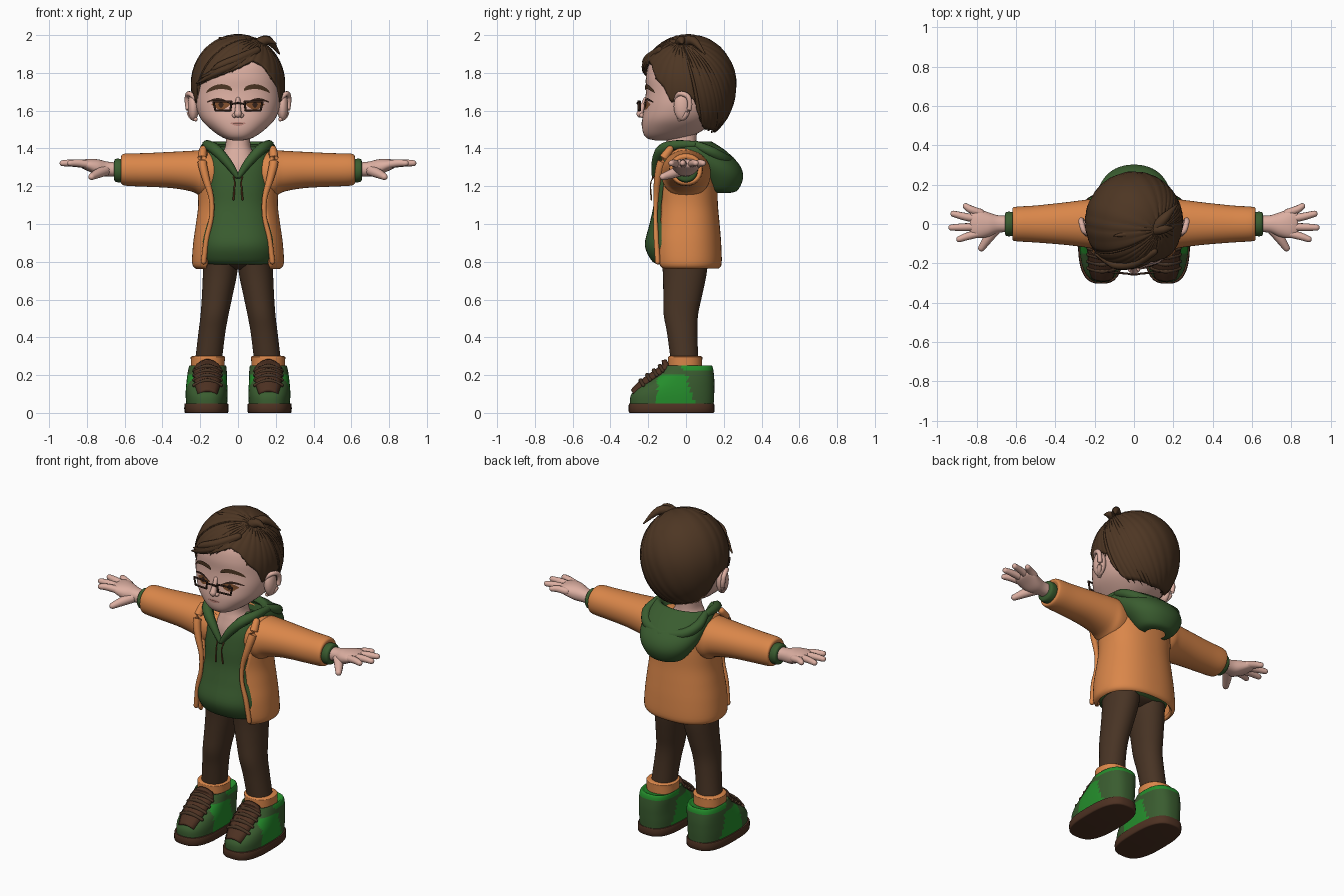
import bpy, bmesh, math, random
from mathutils import Vector
from mathutils.bvhtree import BVHTree
random.seed(4)

def mat(name, c):
    m = bpy.data.materials.new(name); m.diffuse_color = (*c, 1); return m
SKIN = mat("skin", (.72, .43, .36)); HAIR = mat("hair brown", (.075, .037, .017))
ORANGE = mat("jacket orange", (.70, .24, .068)); GREEN = mat("hoodie green", (.042, .108, .029))
PANTS = mat("trouser brown", (.065, .034, .018)); BRIGHT = mat("bright green", (.018, .27, .025))
SOLE = mat("sole brown", (.075, .031, .016)); IRIS = mat("eye brown", (.21, .075, .025))
LIP = mat("lip pink", (.52, .24, .2)); DARK = mat("frame dark", (.035, .016, .01))

# ---------- helpers ----------
def obj(name, verts, faces, mats, mirror=False, rule=None, solid=0):
    mats = mats if isinstance(mats, tuple) else (mats,)
    me = bpy.data.meshes.new(name); me.from_pydata([tuple(v) for v in verts], [], faces)
    bm = bmesh.new(); bm.from_mesh(me)
    bmesh.ops.recalc_face_normals(bm, faces=bm.faces[:]); bm.to_mesh(me); bm.free()
    for m in mats: me.materials.append(m)
    for p in me.polygons:
        p.use_smooth = True
        if rule: p.material_index = rule(p.center)
    me.set_sharp_from_angle(angle=math.radians(50))
    o = bpy.data.objects.new(name, me); bpy.context.collection.objects.link(o)
    if solid:
        s = o.modifiers.new("thickness", 'SOLIDIFY'); s.thickness = solid; s.offset = 0
    if mirror: o.modifiers.new("mirror", 'MIRROR')
    return o

def spline(keys, steps):
    out, n = [], len(keys)
    for i in range(n - 1):
        a, b, c, d = (keys[max(0, min(n - 1, i + k))] for k in (-1, 0, 1, 2))
        for s in range(steps):
            t = s / steps
            out.append(tuple(.5 * (2*q + (r - p)*t + (2*p - 5*q + 4*r - w)*t*t + (3*q - p - 3*r + w)*t**3)
                             for p, q, r, w in zip(a, b, c, d)))
    return out + [tuple(keys[-1])]

def lerp(table, x):
    for (a, p), (b, q) in zip(table, table[1:]):
        if x <= b: return p + (q - p) * max(0, (x - a) / (b - a))
    return table[-1][1]

def grid(rows, cols, wrap=False, base=0):
    return [(base + r*cols + c, base + r*cols + (c+1) % cols, base + (r+1)*cols + (c+1) % cols, base + (r+1)*cols + c)
            for r in range(rows - 1) for c in range(cols if wrap else cols - 1)]

def power(v, e): return math.copysign(abs(v) ** e, v)

def loft(name, keys, mats, axis='z', n=2.3, seg=40, steps=5, gap=None, **kw):
    """Rings (t, centre, half width, low, high); an optional gap table leaves the front open."""
    rings, verts = spline(keys, steps), []
    cols = seg + 1 if gap else seg
    for t, c, h, lo, hi in rings:
        a0 = math.asin(min(1, max(0, lerp(gap, t) / h)) ** (n / 2)) if gap else 0
        for i in range(cols):
            a = a0 + (2*math.pi - 2*a0) * i / seg
            u, v = c + h*power(math.sin(a), 2/n), (lo + hi)/2 - (hi - lo)/2*power(math.cos(a), 2/n)
            verts.append((u, v, t) if axis == 'z' else (t, u, v))
    faces = grid(len(rings), cols, not gap)
    if not gap: faces += [tuple(range(cols)), tuple(range(len(verts) - cols, len(verts)))]
    return obj(name, verts, faces, mats, **kw)

def tube(name, keys, m, mirror=False, seg=10, steps=4):
    """Round-ended tube through points (x, y, z, radius)."""
    pts = spline(keys, steps); P = [Vector(p[:3]) for p in pts]; R = [p[3] for p in pts]
    T = [(P[min(i+1, len(P)-1)] - P[max(i-1, 0)]).normalized() for i in range(len(P))]
    rings = list(zip(P, R, T)); caps = [(math.sin(a), math.cos(a)) for a in (.45, .9, 1.4)]
    rings = [(P[0] - T[0]*R[0]*s, R[0]*c, T[0]) for s, c in reversed(caps)] + rings + \
            [(P[-1] + T[-1]*R[-1]*s, R[-1]*c, T[-1]) for s, c in caps]
    verts = []
    for p, r, t in rings:
        a = t.cross(Vector((.13, .21, 1)) if abs(t.z) < .9 else Vector((0, 1, 0))).normalized(); b = t.cross(a)
        verts += [p + r*(a*math.cos(2*math.pi*i/seg) + b*math.sin(2*math.pi*i/seg)) for i in range(seg)]
    return obj(name, verts, grid(len(rings), seg, True) + [tuple(range(seg)), tuple(range(len(verts)-seg, len(verts)))], m, mirror)

def ball(name, loc, size, m, mirror=False):
    rows = [-math.pi/2 + .01 + (math.pi - .02)*i/14 for i in range(15)]
    verts = [(loc[0] + size[0]*math.cos(b)*math.cos(a*math.pi/12), loc[1] + size[1]*math.cos(b)*math.sin(a*math.pi/12),
              loc[2] + size[2]*math.sin(b)) for b in rows for a in range(24)]
    return obj(name, verts, grid(15, 24, True), m, mirror)

# ---------- head ----------
head = loft("head", [(1.443, 0, .03, -.165, -.06), (1.455, 0, .075, -.208, 0), (1.49, 0, .13, -.229, .08), (1.55, 0, .192, -.232, .15),
    (1.62, 0, .222, -.222, .19), (1.70, 0, .23, -.212, .21), (1.78, 0, .225, -.212, .22), (1.86, 0, .2, -.19, .19),
    (1.93, 0, .14, -.12, .13), (1.965, 0, .05, -.04, .05)], SKIN, seg=56)
loft("neck", [(1.2, 0, .07, -.13, .05), (1.3, 0, .1, -.13, .06), (1.37, 0, .085, -.115, .06), (1.42, 0, .066, -.105, .055), (1.53, 0, .065, -.1, .06)], SKIN)
tube("nose", [(0, -.215, 1.66, .012), (0, -.23, 1.62, .014), (0, -.243, 1.583, .02)], SKIN)
ball("nostril", (.018, -.23, 1.575), (.013, .017, .013), SKIN, True)
ball("ear", (.236, -.02, 1.622), (.03, .045, .075), SKIN, True)
tube("ear_rim", [(.225, -.055, 1.66, .01), (.255, -.035, 1.69, .013), (.268, .01, 1.675, .014), (.266, .02, 1.62, .013),
                 (.25, -.005, 1.57, .013), (.225, -.035, 1.555, .012)], SKIN, True)

face_tree = BVHTree.FromPolygons([v.co for v in head.data.vertices], [p.vertices[:] for p in head.data.polygons])
def plate(name, m, x0, x1, low, high, lift, mirror=True):
    """Thin painted patch laid on the face between two height curves."""
    verts = []
    for i in range(17):
        u = i/16; x = x0 + (x1 - x0)*u
        for k in range(4):
            z = low(u) + (high(u) - low(u))*k/3
            verts.append((x, face_tree.ray_cast(Vector((x, -1, z)), Vector((0, 1, 0)))[0].y - lift, z))
    obj(name, verts, grid(17, 4), m, mirror)
arc = lambda u: math.sin(math.pi*u)
plate("eye", IRIS, .04, .14, lambda u: 1.632 - .027*arc(u), lambda u: 1.634 + .018*arc(u), .003)
plate("eyelash", DARK, .035, .165, lambda u: 1.632 + .016*arc(u) + .01*u, lambda u: 1.636 + .024*arc(u) + .012*u, .006)
plate("pupil", DARK, .075, .105, lambda u: 1.632 - .017*arc(u), lambda u: 1.632 + .017*arc(u), .005)
plate("eyebrow", HAIR, .032, .17, lambda u: 1.705 + .015*arc(u) - .012*u, lambda u: 1.715 + .034*arc(u)**.6 - .02*u, .007)
plate("mouth", LIP, -.042, .042, lambda u: 1.533 - .014*arc(u), lambda u: 1.535 + .005*arc(u), .005, False)
plate("mouth_line", DARK, -.04, .04, lambda u: 1.532, lambda u: 1.532 + .003*arc(u), .007, False)

# glasses
lens = [(.035, 1.648), (.04, 1.602), (.12, 1.602), (.13, 1.648)]
for i in range(4):
    (xa, za), (xb, zb) = lens[i], lens[(i+1) % 4]
    tube("glasses_frame", [(xa, -.253 + .1*(xa-.03), za, .0055), (xb, -.253 + .1*(xb-.03), zb, .0055)], DARK, True, 8, 1)
tube("glasses_bridge", [(-.035, -.252, 1.635, .005), (0, -.258, 1.64, .005), (.035, -.252, 1.635, .005)], DARK)

# ---------- hair: cap and locks run from an off-centre crown to the hairline ----------
CROWN = Vector((.5, -.15, .85)).normalized()
LINE = [(-180, 1.49), (-120, 1.51), (-107, 1.56), (-97, 1.66), (-85, 1.69), (-76, 1.66), (-68, 1.63), (-60, 1.73), (-45, 1.755), (-22, 1.79), (0, 1.825),
        (22, 1.865), (36, 1.835), (50, 1.76), (60, 1.72), (68, 1.64), (76, 1.66), (85, 1.69), (97, 1.66), (107, 1.56), (120, 1.51), (180, 1.49)]
def hair(az, t, f):
    az = (az + 180) % 360 - 180
    dz = lerp(LINE, az) - 1.74; dz /= .26 if dz > 0 else .30
    k = math.sqrt(1 - dz*dz); a = math.radians(az)
    e = Vector((math.sin(a)*k, -math.cos(a)*k, dz)); w = CROWN.angle(e)
    d = (CROWN*math.sin((1 - t)*w) + e*math.sin(t*w)) / math.sin(w) * f
    return Vector((.241*d.x, .012 + .247*d.y, 1.74 + (.257 if d.z > 0 else .3)*d.z))
N = 144
cap = [hair(i*360/N, .01 + .99*r/18, .985 + .012*abs(math.sin(i*math.pi/4.5))) for r in range(19) for i in range(N)]
obj("hair_cap", cap, grid(19, N, True), HAIR, solid=.02)
verts, faces = [], []
for t0, t1, count, base, width in ((.02, .5, 22, 1.012, 13), (.1, .8, 30, 1.004, 11), (.35, 1.03, 44, .998, 8)):
    for j in range(count):
        az = j*360/count + random.uniform(-3, 3); end = t1 + random.uniform(-.06, .03); sweep = random.uniform(-8, 8)
        b = len(verts)
        for r in range(9):
            s = r/8; t = t0 + (end - t0)*s; w = width*(1 - s**2.5) + .2
            for u in (-1, -.5, 0, .5, 1):
                verts.append(hair(az + sweep*s + u*w, t, base - .012 + .035*(1 - u*u)*(1 - .5*s) + .012*s*s))
        faces += grid(9, 5, False, b)
obj("hair_locks", verts, faces, HAIR)
# loose tufts at the crown and a long swept fringe
for x, y, z in ((-.1, -.06, 1.985), (.2, -.02, 1.955), (.22, .1, 1.9), (0, .05, 1.995)):
    tube("hair_tuft", [(.1, -.03, 1.95, .03), ((.1+x)/2, (y-.03)/2, 1.972, .024), (x, y, z, .004)], HAIR)
for dx, z in ((0, 1.775), (.05, 1.80), (-.02, 1.745)):
    tube("fringe_lock", [(.1, -.14, 1.92, .02), (.0, -.2, 1.86 + dx*.3, .024), (-.1, -.208, 1.815 + dx*.4, .02), (-.2 + dx, -.15 - dx*.6, z, .004)], HAIR)

# ---------- torso ----------
loft("hoodie", [(.785, 0, .17, -.15, .12), (.81, 0, .2, -.185, .15), (.89, 0, .21, -.218, .155), (1.0, 0, .198, -.193, .15), (1.1, 0, .18, -.172, .14),
    (1.2, 0, .178, -.165, .13), (1.3, 0, .178, -.15, .12), (1.37, 0, .165, -.125, .11), (1.42, 0, .15, -.1, .09)], GREEN, gap=[(.7, 0), (1.25, 0), (1.42, .115)])
loft("hoodie_hem", [(.787, 0, .165, -.15, .12), (.80, 0, .19, -.175, .14)], GREEN)
jacket_gap = [(.77, .165), (.9, .17), (1.0, .15), (1.1, .135), (1.2, .155), (1.4, .165)]
loft("jacket_body", [(.772, 0, .215, -.155, .165), (.795, 0, .232, -.175, .178), (.9, 0, .226, -.178, .175), (1.0, 0, .212, -.165, .167), (1.1, 0, .2, -.155, .158),
    (1.2, 0, .205, -.155, .155), (1.3, 0, .215, -.145, .145), (1.36, 0, .205, -.125, .13), (1.4, 0, .17, -.08, .1)], ORANGE, seg=48, gap=jacket_gap, solid=.022)
tube("jacket_lapel", [(.185, -.085, 1.395, .02), (.19, -.128, 1.33, .024), (.17, -.15, 1.24, .02), (.142, -.158, 1.14, .014), (.14, -.162, 1.04, .012),
    (.165, -.158, .93, .014), (.182, -.15, .8, .014)], ORANGE, True)
# hood hanging behind, open in a V at the throat
loft("hood", [(1.165, 0, .06, .13, .235), (1.18, 0, .11, .1, .275), (1.245, 0, .16, .05, .302), (1.31, 0, .188, -.02, .285), (1.38, 0, .196, -.115, .22),
    (1.425, 0, .18, -.125, .155), (1.438, 0, .165, -.115, .125), (1.42, 0, .145, -.1, .105), (1.36, 0, .115, -.08, .09)], GREEN, n=2.1,
    gap=[(1.1, .0), (1.3, .05), (1.44, .12)])
tube("hood_fold", [(.165, .05, 1.42, .022), (.175, .13, 1.385, .028), (.12, .2, 1.345, .03), (0, .235, 1.325, .032)], GREEN, True)
tube("hood_collar", [(.006, -.168, 1.255, .014), (.055, -.158, 1.325, .024), (.115, -.13, 1.39, .03), (.16, -.06, 1.418, .026), (.17, .04, 1.42, .02)], GREEN, True)
tube("drawstring", [(.022, -.172, 1.25, .004), (.018, -.188, 1.21, .004), (.024, -.183, 1.13, .005)], IRIS, True, 6)

# ---------- arms and hands ----------
loft("sleeve", [(.06, 0, .11, 1.15, 1.375), (.18, 0, .13, 1.14, 1.39), (.24, .002, .122, 1.17, 1.388), (.35, .002, .108, 1.19, 1.382), (.5, 0, .094, 1.198, 1.375),
    (.595, 0, .088, 1.203, 1.373), (.618, 0, .08, 1.215, 1.36), (.612, 0, .06, 1.235, 1.34)], ORANGE, axis='x', n=2.1, mirror=True)
loft("cuff", [(.59, 0, .055, 1.225, 1.335), (.625, 0, .062, 1.22, 1.345), (.65, 0, .06, 1.225, 1.343), (.657, 0, .045, 1.24, 1.325)], GREEN, axis='x', n=2, mirror=True)
loft("palm", [(.63, 0, .042, 1.25, 1.325), (.69, 0, .044, 1.252, 1.33), (.74, -.003, .062, 1.255, 1.342), (.79, .002, .074, 1.278, 1.345), (.825, .005, .066, 1.295, 1.338),
    (.835, .005, .04, 1.305, 1.33)], SKIN, axis='x', n=2.2, mirror=True)
for y0, x1, y1 in ((.056, .855, .09), (.022, .918, .052), (-.014, .928, -.018), (-.046, .888, -.077)):
    tube("finger", [(.78, y0, 1.313, .021), ((.8 + x1)/2, (y0 + y1)/2, 1.322, .02), (x1, y1, 1.322, .016)], SKIN, True)
tube("thumb", [(.7, -.02, 1.285, .03), (.74, -.07, 1.268, .026), (.775, -.122, 1.25, .018)], SKIN, True)

# ---------- legs ----------
loft("trouser_hips", [(.76, 0, .05, -.07, .05), (.79, 0, .15, -.12, .11), (.86, 0, .18, -.13, .13)], PANTS)
loft("trouser_leg", [(.83, .088, .094, -.13, .12), (.73, .096, .09, -.122, .108), (.62, .11, .081, -.12, .085), (.52, .124, .074, -.118, .064),
    (.42, .139, .071, -.1, .06), (.27, .157, .071, -.08, .066)], PANTS, n=2.1, mirror=True)
loft("sock", [(.18, .16, .088, -.095, .085), (.28, .16, .09, -.096, .086), (.297, .159, .09, -.094, .085), (.302, .158, .075, -.08, .07)], ORANGE, n=2.2, mirror=True)

# ---------- shoes ----------
loft("shoe_sole", [(0, .167, .11, -.296, .142), (.006, .167, .117, -.303, .15), (.044, .167, .117, -.303, .15), (.05, .167, .112, -.298, .146)], SOLE, n=2.8, steps=2, mirror=True)
side_panel = lambda c: int((-.15 < c.y < .03 - .3*(c.z - .1) and c.z < .2 and abs(c.x - .165) > .07) or (c.z > .225 and c.y > -.02))
loft("shoe_upper", [(.04, .166, .108, -.296, .146), (.09, .166, .111, -.293, .149), (.13, .166, .11, -.262, .15), (.17, .165, .107, -.2, .15), (.21, .163, .104, -.145, .147),
    (.24, .161, .1, -.12, .142), (.252, .16, .094, -.112, .132), (.24, .16, .082, -.1, .11)], (GREEN, BRIGHT), n=2.6, seg=64, mirror=True, rule=side_panel)
rows = spline([(-.283, .115, .045), (-.24, .158, .06), (-.19, .197, .066), (-.14, .232, .068), (-.115, .255, .066), (-.118, .282, .055)], 4)
obj("shoe_tongue", [(.161 + u*h, y + .012*u*u, z - .02*u*u) for y, z, h in rows for u in (-1, -.6, -.2, .2, .6, 1)], grid(len(rows), 6), SOLE, True, solid=.026)
for y, z in ((-.24, .172), (-.205, .2), (-.17, .225), (-.138, .248)):
    tube("shoe_lace", [(.09, y + .015, z - .025, .01), (.161, y, z, .012), (.232, y + .015, z - .025, .01)], PANTS, True, 8)
